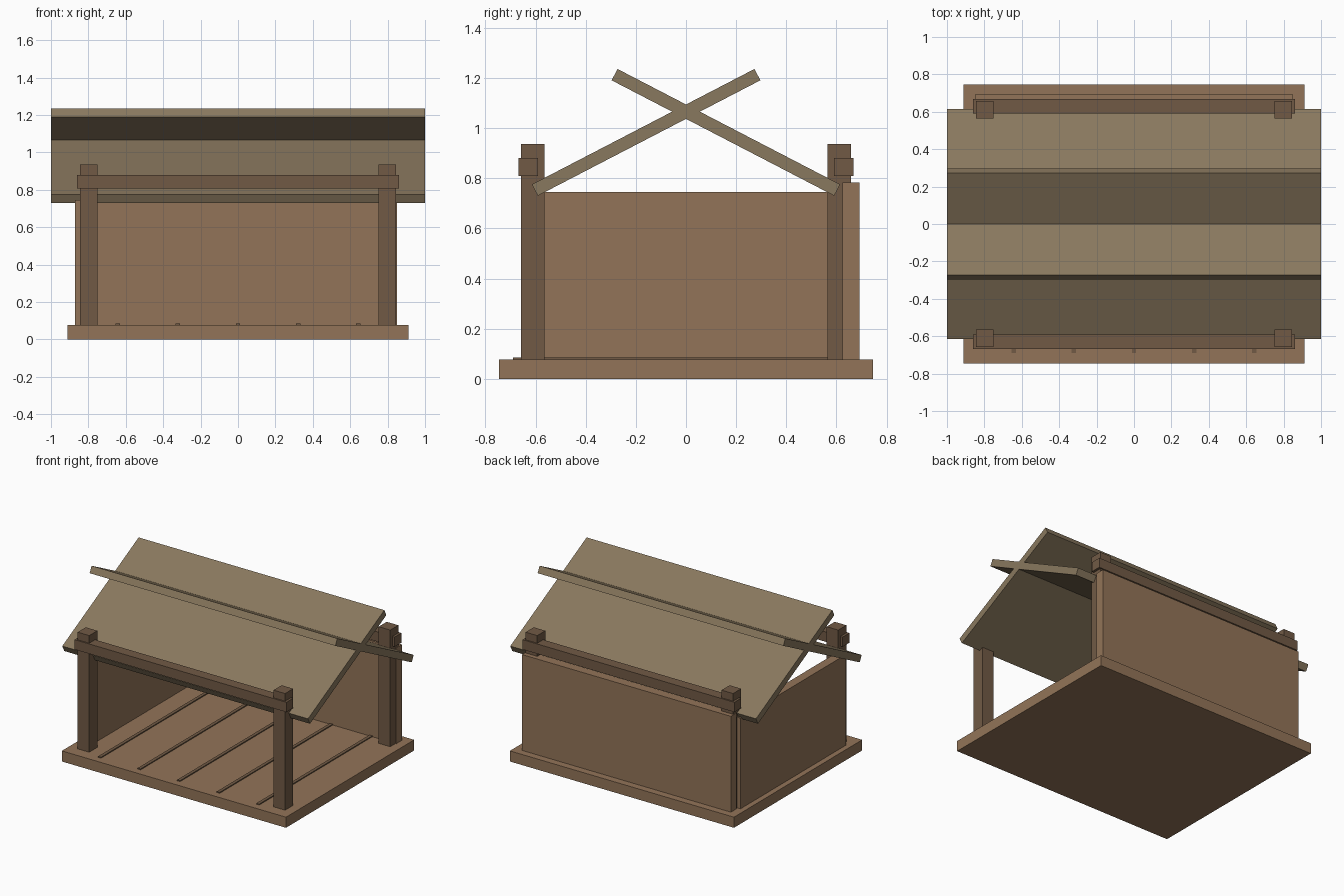
import bpy, bmesh
from math import atan2
from mathutils import Matrix

if "Cube" in bpy.data.objects:
    bpy.data.objects.remove(bpy.data.objects["Cube"])


def material(name, rgb):
    m = bpy.data.materials.new(name)
    m.diffuse_color = (*rgb, 1)
    m.use_nodes = True
    m.node_tree.nodes["Principled BSDF"].inputs["Base Color"].default_value = m.diffuse_color
    return m


PLANK = material("plank_wood", (0.29, 0.175, 0.098))
DARK = material("dark_wood", (0.165, 0.102, 0.06))
ROOF = material("roof_wood", (0.25, 0.188, 0.112))


def box(name, x, y, z, mat):
    """Box from (min, max) ranges on each axis."""
    size = [r[1] - r[0] for r in (x, y, z)]
    mesh = bpy.data.meshes.new(name)
    bm = bmesh.new()
    bmesh.ops.create_cube(bm, size=1, matrix=Matrix.Diagonal((*size, 1)))
    bm.to_mesh(mesh)
    bm.free()
    ob = bpy.data.objects.new(name, mesh)
    ob.location = [(r[0] + r[1]) / 2 for r in (x, y, z)]
    mesh.materials.append(mat)
    bpy.context.collection.objects.link(ob)
    return ob


# Floor and the thin strips between its boards
box("floor", (-0.912, 0.912), (-0.745, 0.745), (0, 0.078), PLANK)
for i in range(-2, 3):
    x = i * 0.322
    box(f"floor_strip_{i + 3}", (x - 0.012, x + 0.012), (-0.69, 0.69), (0.07, 0.085), DARK)

# Walls: back and left only, front and right stay open
box("back_wall", (-0.85, 0.85), (0.625, 0.692), (0.078, 0.783), PLANK)
box("left_wall", (-0.872, -0.805), (-0.613, 0.613), (0.078, 0.745), PLANK)

for label, s in (("front", -1), ("back", 1)):
    # Corner posts
    for side, t in (("left", -1), ("right", 1)):
        cx, cy = t * 0.797, s * 0.611
        box(f"{label}_{side}_post", (cx - 0.047, cx + 0.047), (cy - 0.047, cy + 0.047),
            (0.078, 0.936), DARK)
    # Long beam across the posts
    cy = s * 0.629
    box(f"{label}_beam", (-0.862, 0.862), (cy - 0.039, cy + 0.039), (0.808, 0.88), DARK)
    # Roof slab, crossing its twin above the centre line
    roof = box(f"{label}_roof_slab", (-1, 1), (-0.5, 0.5), (-0.0255, 0.0255), ROOF)
    roof.location = (0, s * 0.159, 0.983)
    roof.rotation_euler.x = -s * atan2(0.46, 0.887)
